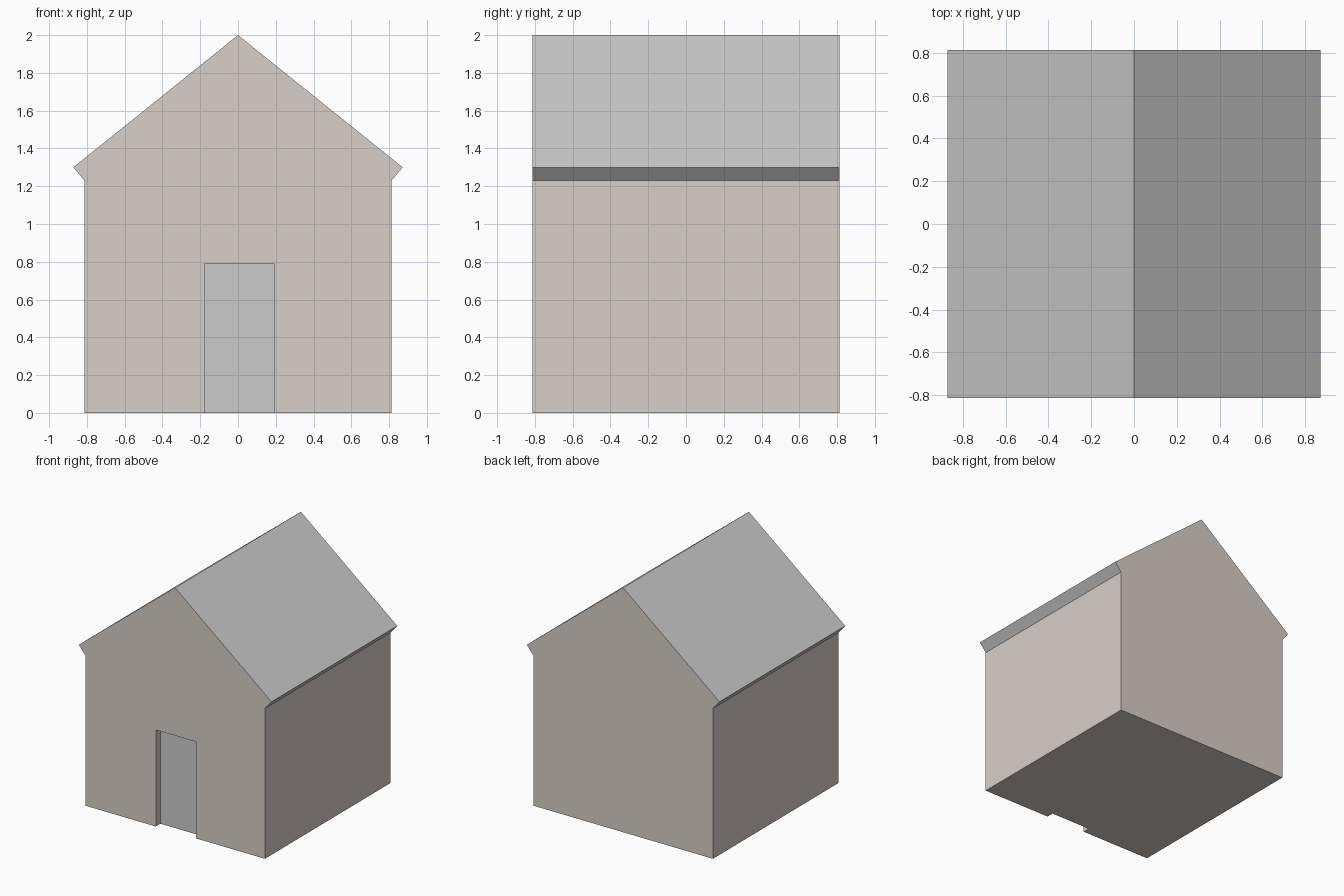
import bpy

if "Cube" in bpy.data.objects:
    bpy.data.objects.remove(bpy.data.objects["Cube"])

W, D = 0.813, 0.813            # half width / half depth of the walls
EAVE_X, EAVE_Z = 0.872, 1.30
WALL_Z, RIDGE_Z = 1.23, 2.0
DL, DR, DH = -0.175, 0.19, 0.79  # door opening
R = -D + 0.06                  # recessed door plane


def add_mesh(name, faces, material=None):
    """Build one object from a list of polygons, welding shared corners."""
    index, polys = {}, []
    for face in faces:
        polys.append([index.setdefault(p, len(index)) for p in face])
    mesh = bpy.data.meshes.new(name)
    mesh.from_pydata(list(index), [], polys)
    mesh.update()
    obj = bpy.data.objects.new(name, mesh)
    bpy.context.collection.objects.link(obj)
    if material:
        mesh.materials.append(material)
    return obj


def ribbon(path, y0, y1):
    """Sweep a counter-clockwise front profile along y, facing outward."""
    return [[(a[0], y0, a[1]), (a[0], y1, a[1]), (b[0], y1, b[1]), (b[0], y0, b[1])]
            for a, b in zip(path, path[1:])]


plaster = bpy.data.materials.new("plaster")
plaster.diffuse_color = (0.69, 0.62, 0.57, 1)
plaster.use_nodes = True
plaster.node_tree.nodes["Principled BSDF"].inputs["Base Color"].default_value = plaster.diffuse_color

# Profiles in x, z
roof_path = [(W, WALL_Z), (EAVE_X, EAVE_Z), (0, RIDGE_Z), (-EAVE_X, EAVE_Z), (-W, WALL_Z)]
door_path = [(DL, 0), (DL, DH), (DR, DH), (DR, 0)]
outline = [(-W, 0), (W, 0)] + roof_path

# Walls: gables, sides, door reveal and notched floor
front = [(x, -D, z) for x, z in [(-W, 0)] + door_path + [(W, 0)] + roof_path]
back = [(x, D, z) for x, z in reversed(outline)]
floor = [(x, y, 0) for x, y in [(-W, -D), (-W, D), (W, D), (W, -D),
                                (DR, -D), (DR, R), (DL, R), (DL, -D)]]
sides = ribbon([(W, 0), (W, WALL_Z)], -D, D) + ribbon([(-W, WALL_Z), (-W, 0)], -D, D)
add_mesh("walls", [front, back, floor] + sides + ribbon(door_path, -D, R), plaster)

# Roof slopes with eave undersides
add_mesh("roof", ribbon(roof_path, -D, D))

# Recessed door panel
add_mesh("door", [[(DL, R, 0), (DR, R, 0), (DR, R, DH), (DL, R, DH)]])
